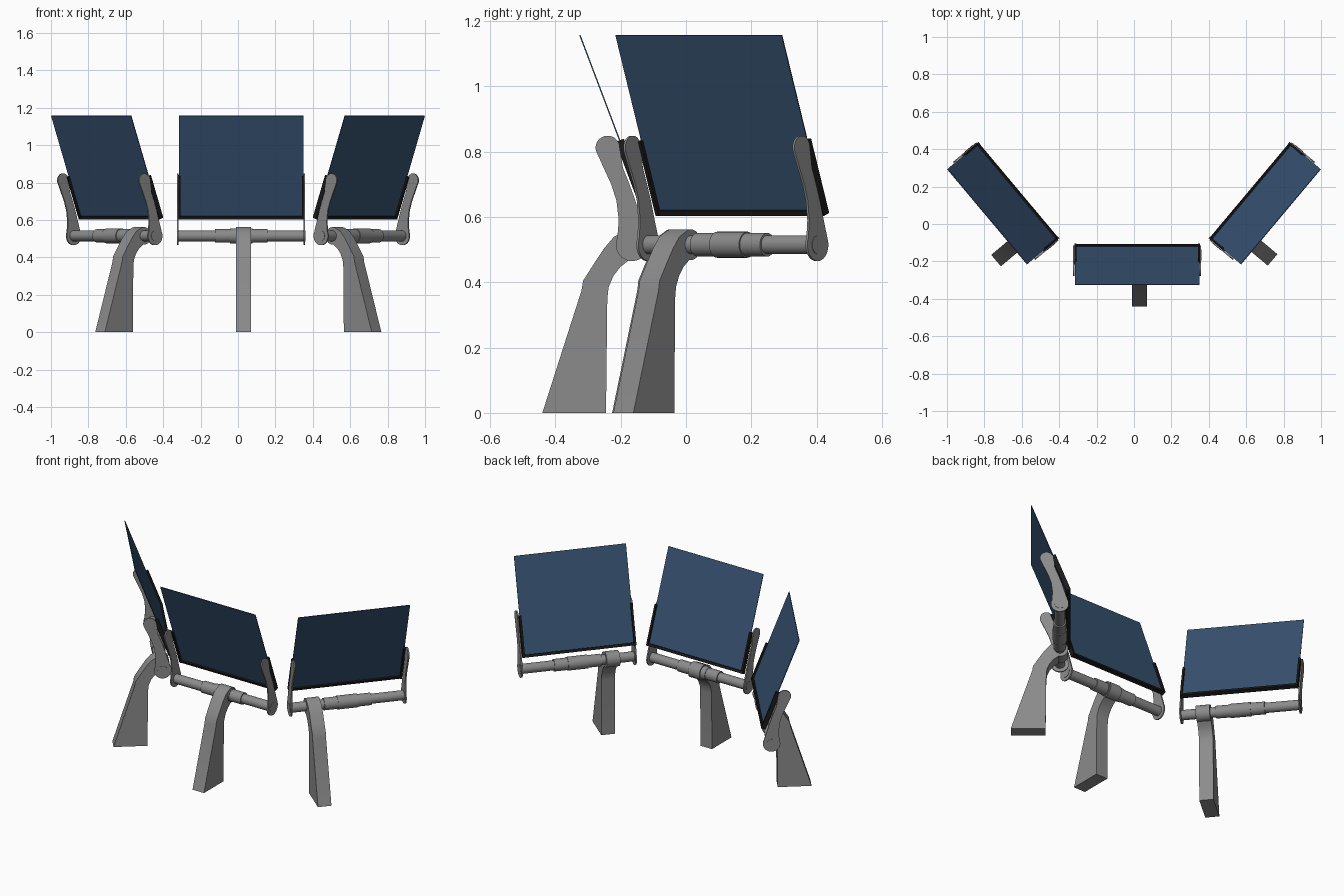
import bpy, bmesh, math
from mathutils import Matrix, Vector

if "Cube" in bpy.data.objects:
    bpy.data.objects.remove(bpy.data.objects["Cube"])


def material(name, rgb):
    m = bpy.data.materials.new(name)
    m.diffuse_color = (*rgb, 1)
    m.use_nodes = True
    m.node_tree.nodes["Principled BSDF"].inputs["Base Color"].default_value = m.diffuse_color
    return m


GREY = material("grey metal", (0.26, 0.26, 0.26))
BLUE = material("dark blue panel", (0.038, 0.083, 0.165))
BLACK = material("black rubber", (0.010, 0.010, 0.010))

AXIS_Z = 0.515                                 # height of the hinge bar
LOW, HIGH = Vector((0.045, 0.615)), Vector((-0.16, 1.157))   # panel edge, (y, z)
LEAN = (HIGH - LOW).normalized()
NORMAL = Vector((-LEAN.y, LEAN.x))


def arc(cy, cz, r, a0, a1, n):
    return [(cy + r * math.cos(math.radians(a0 + (a1 - a0) * i / n)),
             cz + r * math.sin(math.radians(a0 + (a1 - a0) * i / n)))
            for i in range(n + 1)]


def extrude(name, profile, x0, x1, mat, place, smooth=True):
    """Sweep a (y, z) outline along x."""
    bm = bmesh.new()
    face = bm.faces.new([bm.verts.new((x0, y, z)) for y, z in profile])
    geo = bmesh.ops.extrude_face_region(bm, geom=[face])["geom"]
    bmesh.ops.translate(bm, vec=(x1 - x0, 0, 0),
                        verts=[v for v in geo if isinstance(v, bmesh.types.BMVert)])
    bmesh.ops.recalc_face_normals(bm, faces=bm.faces)
    bm.transform(place)
    mesh = bpy.data.meshes.new(name)
    bm.to_mesh(mesh)
    bm.free()
    mesh.materials.append(mat)
    ob = bpy.data.objects.new(name, mesh)
    bpy.context.collection.objects.link(ob)
    if smooth:
        bpy.ops.object.select_all(action='DESELECT')
        ob.select_set(True)
        bpy.context.view_layer.objects.active = ob
        bpy.ops.object.shade_smooth_by_angle(angle=math.radians(30))


def strip(start, end, half):
    """Rectangle in the (y, z) plane following the panel slope."""
    a, b = LOW + LEAN * start, LOW + LEAN * end
    return [tuple(p) for p in (a - NORMAL * half, b - NORMAL * half,
                               b + NORMAL * half, a + NORMAL * half)]


def rod(name, half, radius, place):
    extrude(name, arc(0, AXIS_Z, radius, 0, 348.75, 31), -half, half, GREY, place)


# Outline of the waisted swing arm
ARM = (arc(0, AXIS_Z, 0.05, 25, -205, 22)
       + [(-0.041, 0.59), (-0.048, 0.65), (-0.064, 0.70), (-0.087, 0.75)]
       + arc(-0.075, 0.812, 0.037, 195, 0, 14)
       + [(-0.028, 0.75), (-0.008, 0.70), (0.010, 0.65), (0.028, 0.59)])

# Outline of the leg: tapered post, bent neck, collar round the bar
LEG = ([(-0.275, 0), (-0.155, 0.375), (-0.150, 0.405), (-0.115, 0.46), (-0.085, 0.505),
        (-0.055, 0.54)]
       + arc(0, AXIS_Z, 0.047, 110, -100, 18)
       + [(-0.035, 0.448), (-0.057, 0.42), (-0.072, 0.385), (-0.076, 0.35), (-0.080, 0)])


def unit(label, location, angle, leg_x):
    place = Matrix.Translation(location) @ Matrix.Rotation(math.radians(angle), 4, 'Z')
    length = (HIGH - LOW).length

    # Panel
    extrude(label + "_panel", strip(0, length, 0.002), -0.332, 0.332, BLUE, place, False)

    # Black U-shaped edging along the bottom and lower sides
    extrude(label + "_bottom_edging", strip(-0.008, 0.008, 0.012), -0.334, 0.334, BLACK, place, False)
    for s, side in ((-1, "left"), (1, "right")):
        extrude(f"{label}_{side}_edging", strip(-0.008, 0.235, 0.014),
                s * 0.324, s * 0.336, BLACK, place, False)
        # Swing arm
        extrude(f"{label}_{side}_arm", ARM, s * 0.334, s * 0.342, GREY, place)

    # Hinge bar and its stepped sleeves
    rod(label + "_bar", 0.344, 0.029, place)
    rod(label + "_sleeve", 0.14, 0.036, place)
    rod(label + "_middle_sleeve", 0.06, 0.040, place)

    # Leg
    extrude(label + "_leg", LEG, leg_x - 0.04, leg_x + 0.04, GREY, place)


unit("centre", (0.017, -0.165, 0), 0, 0.013)
unit("right", (0.662, 0.142, 0), 50, -0.205)
unit("left", (-0.662, 0.142, 0), -50, 0.21)
